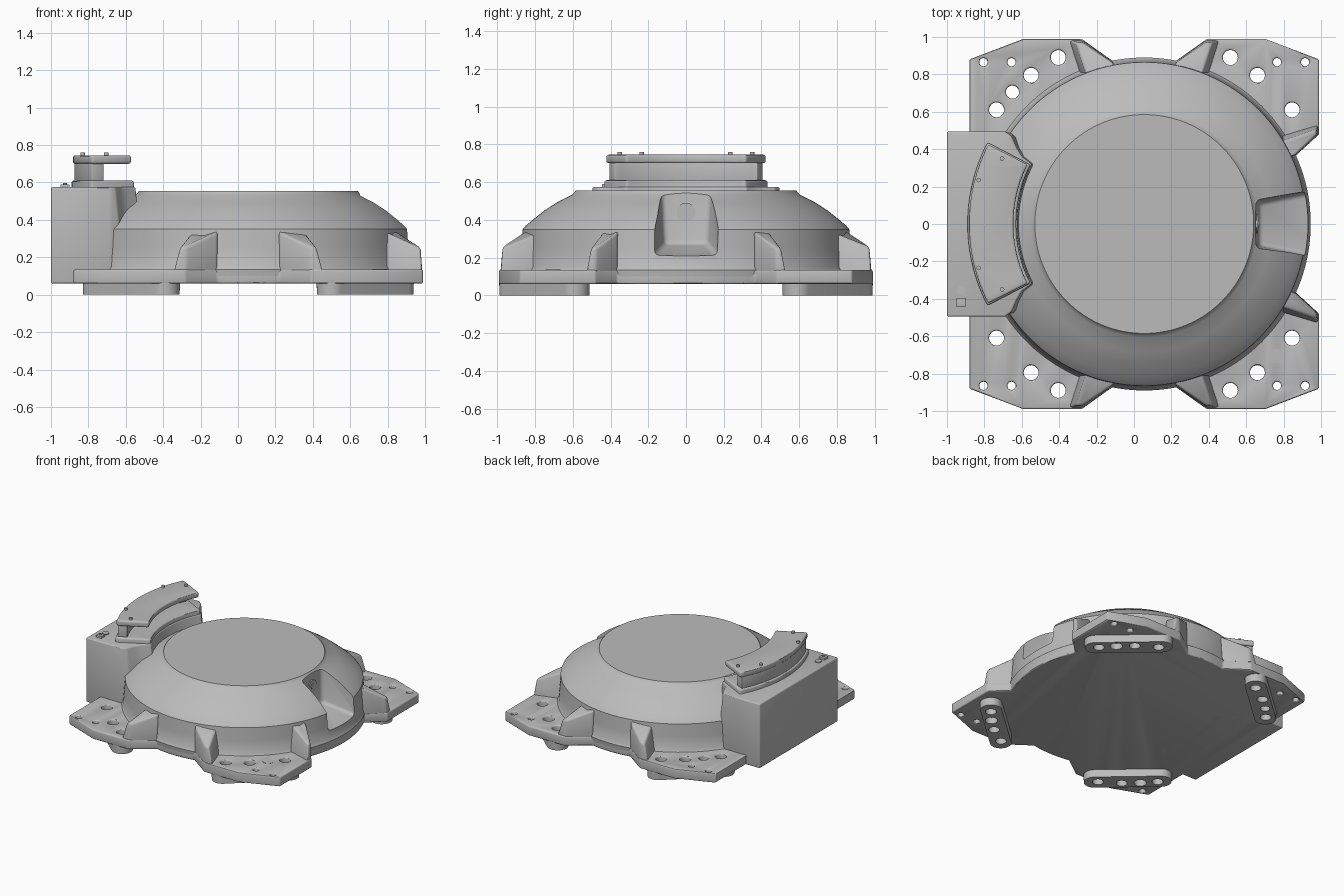
import bpy, bmesh
from math import cos, sin, pi, radians, atan2, hypot

if "Cube" in bpy.data.objects:
    bpy.data.objects.remove(bpy.data.objects["Cube"])

CX = 0.055                      # axis of the round housing
GREY = (0.5, 0.5, 0.5, 1)
metal = bpy.data.materials.new("cast_grey")
metal.use_nodes = True
metal.diffuse_color = GREY
metal.node_tree.nodes["Principled BSDF"].inputs["Base Color"].default_value = GREY


def make(name, bm):
    bmesh.ops.recalc_face_normals(bm, faces=bm.faces[:])
    mesh = bpy.data.meshes.new(name)
    bm.to_mesh(mesh)
    bm.free()
    mesh.materials.append(metal)
    obj = bpy.data.objects.new(name, mesh)
    bpy.context.collection.objects.link(obj)
    return obj


def activate(obj):
    bpy.ops.object.select_all(action='DESELECT')
    obj.select_set(True)
    bpy.context.view_layer.objects.active = obj


def finish(obj, bevel=0, cutters=()):
    activate(obj)
    for cutter in cutters:
        mod = obj.modifiers.new("cut", 'BOOLEAN')
        mod.operation, mod.solver, mod.object = 'DIFFERENCE', 'EXACT', cutter
        bpy.ops.object.modifier_apply(modifier=mod.name)
    if bevel:
        mod = obj.modifiers.new("bevel", 'BEVEL')
        mod.width, mod.segments, mod.limit_method = bevel, 3, 'ANGLE'
        mod.angle_limit = radians(35)
        bpy.ops.object.modifier_apply(modifier=mod.name)
    bpy.ops.object.shade_smooth_by_angle(angle=radians(30))
    return obj


def add_loft(bm, low, high):
    """Closed solid between two matching rings of 3D points."""
    a = [bm.verts.new(p) for p in low]
    b = [bm.verts.new(p) for p in high]
    n = len(a)
    bm.faces.new(a[::-1])
    bm.faces.new(b)
    for i in range(n):
        j = (i + 1) % n
        bm.faces.new((a[i], a[j], b[j], b[i]))


def prism(name, pts, z0, z1, top=None):
    bm = bmesh.new()
    add_loft(bm, [(CX + x, y, z0) for x, y in pts],
             [(CX + x, y, z1) for x, y in (top or pts)])
    return make(name, bm)


def arc(r, a0, a1, n=24, cx=0, cy=0):
    return [(cx + r * cos(radians(a0 + (a1 - a0) * i / n)),
             cy + r * sin(radians(a0 + (a1 - a0) * i / n))) for i in range(n + 1)]


def circle(r, x, y, n=24):
    return arc(r, 0, 360 - 360 / n, n - 1, x, y)


def sector(r0, r1, half):
    return arc(r1, 180 - half, 180 + half) + arc(r0, 180 + half, 180 - half)


corners = [(sx, sy) for sx in (-1, 1) for sy in (-1, 1)]

# Bolt holes through the flanges and feet
bm = bmesh.new()
big = [(0.46, 0.89), (0.605, 0.795), (0.79, 0.61)]
small = [(0.71, 0.865), (0.86, 0.865)]
for sx, sy in corners:
    holes = [(x, y, 0.04, 0.3) for x, y in big] + [(x, y, 0.022, 0.3) for x, y in small]
    through = sx < 0 < sy
    holes.append((0.705, 0.705, 0.035 if through else 0.045, 0.3 if through else 0.05))
    for x, y, r, top in holes:
        ring = circle(r, CX + sx * x, sy * y)
        add_loft(bm, [(px, py, -0.1) for px, py in ring], [(px, py, top) for px, py in ring])
hole_cutter = make("hole_cutter", bm)

# Base plate with four corner flanges
edge = [(0.335, -0.99), (0.645, -0.99), (0.935, -0.88), (0.935, -0.48)]
right = edge + arc(0.885, -24.2, 24.2) + [(x, -y) for x, y in reversed(edge)]
back = arc(0.885, 79.2, 100.8, 12)
left = [(-0.335, 0.99), (-0.645, 0.99), (-0.935, 0.88),
        (-0.935, -0.88), (-0.645, -0.99), (-0.335, -0.99)]
front = [(-x, -y) for x, y in back]
plate = prism("base_plate", right + back + left + front, 0.06, 0.135)
finish(plate, 0.01, [hole_cutter])

# Feet under the flanges
tilt = 90 + 48.4
p0, p1 = (0.445, 0.91), (0.805, 0.59)
for i, (sx, sy) in enumerate(corners):
    def pill(r):
        ring = arc(r, 48.4, 228.4, 16, *p0) + arc(r, 228.4, 408.4, 16, *p1)
        return [(sx * x, sy * y) for x, y in ring]
    finish(prism(f"foot_{i + 1}", pill(0.078), 0, 0.065, pill(0.08)), 0, [hole_cutter])
bpy.data.objects.remove(hole_cutter)

# Domed housing, turned from a profile
profile = [(0, 0.555), (0.585, 0.555), (0.592, 0.545), (0.605, 0.533), (0.68, 0.495),
           (0.75, 0.45), (0.81, 0.402), (0.85, 0.368), (0.865, 0.35), (0.872, 0.25),
           (0.88, 0.15), (0.89, 0.134), (0.885, 0.1), (0, 0.1)]
bm = bmesh.new()
verts = [bm.verts.new((CX + r, 0, z)) for r, z in profile]
edges = [bm.edges.new(pair) for pair in zip(verts, verts[1:])]
bmesh.ops.spin(bm, geom=verts + edges, cent=(CX, 0, 0), axis=(0, 0, 1),
               angle=2 * pi, steps=128, use_merge=False)
bmesh.ops.remove_doubles(bm, verts=bm.verts[:], dist=0.0005)
housing = make("domed_housing", bm)

# Flared channel cut into the left side of the dome, with a sloping floor
bm = bmesh.new()
x0, x1 = 0.645, 1.1
w0, w1 = 0.115, 0.205
add_loft(bm, [(x0 + 0.02, -w0, 0.27), (x1, -w1, 0.17), (x1, w1, 0.17), (x0 + 0.02, w0, 0.27)],
         [(x0, -w0 - 0.02, 0.65), (x1, -w1, 0.65), (x1, w1, 0.65), (x0, w0 + 0.02, 0.65)])
channel_cutter = finish(make("channel_cutter", bm), 0.025)
finish(housing, 0, [channel_cutter])
bpy.data.objects.remove(channel_cutter)

# Round port on the channel's inner wall
for name, r, x in (("port_ring", 0.05, 0.662), ("port_plug", 0.02, 0.667)):
    bm = bmesh.new()
    ring = circle(r, 0, 0.44)
    add_loft(bm, [(0.645, y, z) for y, z in ring], [(x, y, z) for y, z in ring])
    finish(make(name, bm))


# Ribs: wedges from flange edge to dome, given as (along, out)
def rib(name, low, high, place):
    bm = bmesh.new()
    add_loft(bm, [(*place(a, o), 0.075) for a, o in low],
             [(*place(a, o), z) for a, o, z in high])
    finish(make(name, bm), 0.014)


for i, (sx, sy) in enumerate(corners):
    rib(f"end_rib_{i + 1}",
        [(0.415, 0.985), (0.335, 0.988), (0.165, 0.869), (0.16, 0.74), (0.335, 0.74)],
        [(0.365, 0.97, 0.255), (0.33, 0.972, 0.255), (0.165, 0.86, 0.338),
         (0.16, 0.74, 0.35), (0.29, 0.74, 0.35)],
        lambda a, o: (CX + sx * a, sy * o))
for i, sy in enumerate((-1, 1)):
    rib(f"side_rib_{i + 1}",
        [(0.54, 0.932), (0.48, 0.934), (0.363, 0.807), (0.35, 0.7), (0.47, 0.7)],
        [(0.505, 0.92, 0.25), (0.475, 0.922, 0.25), (0.363, 0.80, 0.338),
         (0.35, 0.7, 0.35), (0.43, 0.7, 0.35)],
        lambda a, o: (CX + o, sy * a))

# Connector box with a curved inner wall
half = [(-1.055, -0.495), (-0.745, -0.495), (-0.71, -0.47), (-0.685, -0.41), (-0.655, -0.36)]
plan = half + arc(0.68, 208, 152) + [(x, -y) for x, y in reversed(half)]
foot_plan = [(x + (0.05 if x > -0.73 else 0), y) for x, y in plan]
finish(prism("connector_box", foot_plan, 0.06, 0.575, plan), 0.01)

# Curved pod: pedestal, rear pillar and overhanging cap
finish(prism("pod_pedestal", sector(0.685, 0.945, 27.5), 0.48, 0.61), 0.012)
finish(prism("pod_pillar", sector(0.86, 0.93, 26), 0.6, 0.71), 0.005)
finish(prism("pod_cap", sector(0.70, 0.937, 27), 0.70, 0.745), 0.012)

# Cap screws and small fittings on the box
for i, (x, y) in enumerate([(-0.76, 0.35), (-0.76, -0.35), (-0.885, 0.235), (-0.885, -0.235)]):
    finish(prism(f"cap_screw_{i + 1}", circle(0.012, x, y, 16), 0.74, 0.76))
finish(prism("round_fitting", circle(0.025, -0.98, -0.355), 0.57, 0.582))
fit = [(-0.98 + dx * 0.025, -0.42 + dy * 0.025) for dx, dy in ((-1, -1), (1, -1), (1, 1), (-1, 1))]
finish(prism("square_fitting", fit, 0.57, 0.59), 0.003)
finish(prism("fitting_pin", circle(0.01, -0.98, -0.42, 12), 0.58, 0.597))

# Cap over the locating hole on one flange
finish(prism("flange_plug", circle(0.04, 0.705, -0.705), 0.13, 0.137))
bpy.ops.object.select_all(action='DESELECT')
